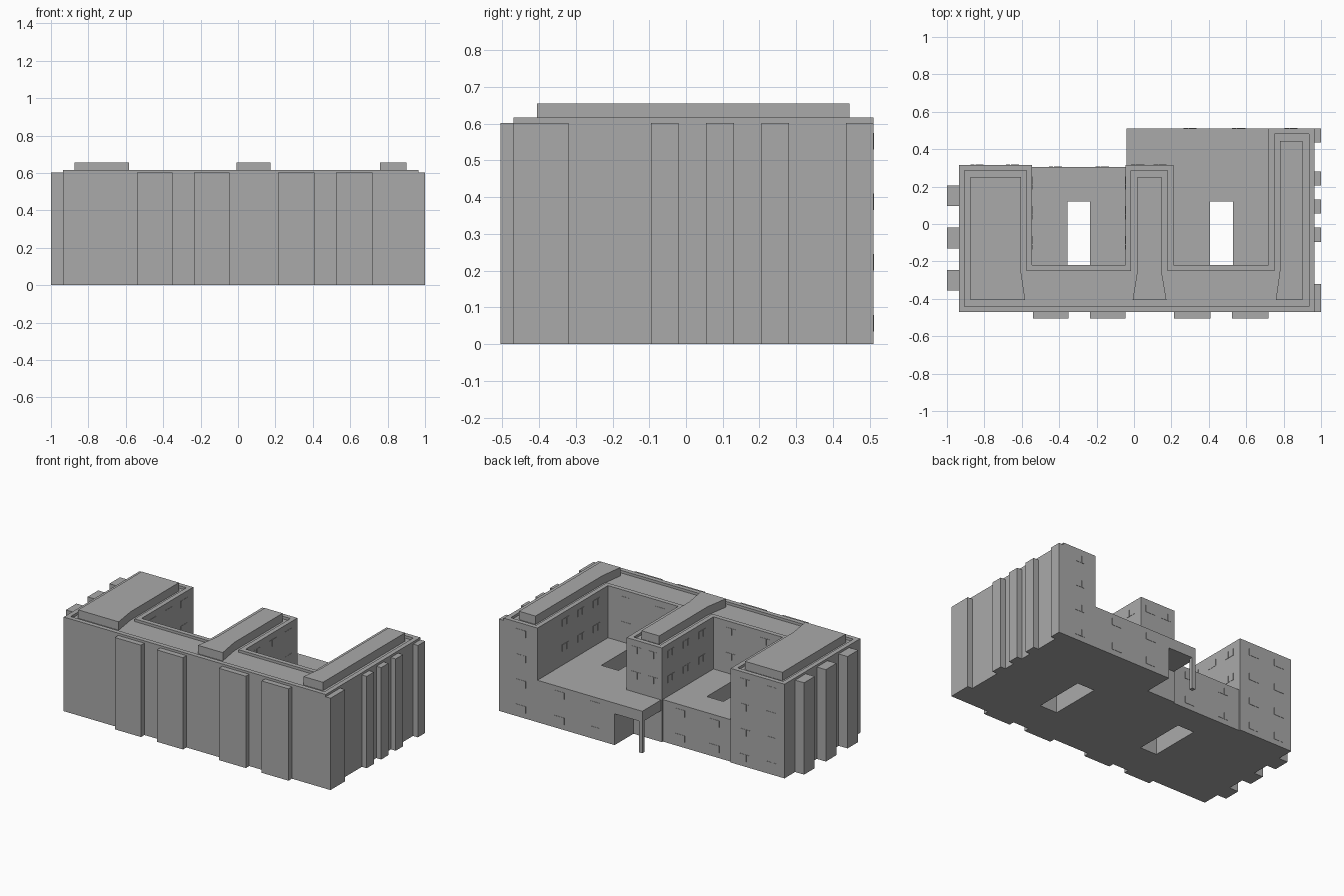
import bpy
import bmesh

cube = bpy.data.objects.get("Cube")
if cube:
    bpy.data.objects.remove(cube, do_unlink=True)

grey = bpy.data.materials.new("concrete_grey")
grey.use_nodes = True
grey.diffuse_color = (0.4, 0.4, 0.4, 1)
grey.node_tree.nodes["Principled BSDF"].inputs["Base Color"].default_value = (0.4, 0.4, 0.4, 1)

PODIUM, EAVES, BUTTRESS = 0.275, 0.617, 0.602


def finish(name, bm):
    bmesh.ops.recalc_face_normals(bm, faces=bm.faces)
    mesh = bpy.data.meshes.new(name)
    bm.to_mesh(mesh)
    bm.free()
    mesh.materials.append(grey)
    obj = bpy.data.objects.new(name, mesh)
    bpy.context.collection.objects.link(obj)
    return obj


def add_prism(bm, outline, z0, z1):
    """Extrude a plan outline upwards; returns the top face."""
    base = bm.faces.new([bm.verts.new((x, y, z0)) for x, y in outline])
    out = bmesh.ops.extrude_face_region(bm, geom=[base], use_keep_orig=True)["geom"]
    for v in out:
        if isinstance(v, bmesh.types.BMVert):
            v.co.z = z1
    return [f for f in out if isinstance(f, bmesh.types.BMFace)][0]


def prism(name, outline, z0, z1):
    bm = bmesh.new()
    add_prism(bm, outline, z0, z1)
    return finish(name, bm)


def rect(x0, x1, y0, y1):
    return [(x0, y0), (x1, y0), (x1, y1), (x0, y1)]


# Main three-winged block with a parapet around a sunken roof
bm = bmesh.new()
roof = add_prism(bm, [
    (-0.935, -0.47), (0.965, -0.47), (0.965, 0.51), (0.72, 0.51),
    (0.72, -0.22), (0.21, -0.22), (0.21, 0.315), (-0.045, 0.315),
    (-0.045, -0.22), (-0.545, -0.22), (-0.545, 0.315), (-0.935, 0.315)], 0, EAVES)
bmesh.ops.recalc_face_normals(bm, faces=bm.faces)
bmesh.ops.inset_region(bm, faces=[roof], thickness=0.03, use_even_offset=True)
rim = list(roof.verts)
for v in rim:
    v.co.z = EAVES
sunk = bmesh.ops.extrude_face_region(bm, geom=[roof])["geom"]
for v in sunk:
    if isinstance(v, bmesh.types.BMVert):
        v.co.z = EAVES - 0.017
if roof.is_valid:
    bmesh.ops.delete(bm, geom=[roof], context="FACES_ONLY")
finish("main_block", bm)

# Low podiums with light wells open to the ground
prism("right_podium", [
    (-0.545, -0.22), (-0.355, -0.22), (-0.355, 0.12), (-0.235, 0.12),
    (-0.235, -0.22), (-0.045, -0.22), (-0.045, 0.305), (-0.545, 0.305)], 0, PODIUM)
prism("left_podium", [
    (0.21, -0.22), (0.405, -0.22), (0.405, 0.12), (0.53, 0.12), (0.53, -0.22),
    (0.72, -0.22), (0.72, 0.51), (0.16, 0.51), (0.16, 0.315), (0.21, 0.315)], 0, PODIUM)

# Entrance canopy on a corner column
prism("entrance_canopy", rect(-0.04, 0.16, 0.315, 0.51), 0.205, PODIUM)
prism("entrance_column", rect(-0.04, -0.015, 0.485, 0.51), 0, 0.205)

# Raised roof slabs that flare towards the front
ROOF = EAVES - 0.017
prism("right_roof_slab", [(-0.875, -0.405), (-0.582, -0.405), (-0.605, -0.25),
                          (-0.605, 0.252), (-0.875, 0.252)], ROOF, 0.655)
prism("middle_roof_slab", [(-0.007, -0.405), (0.173, -0.405), (0.147, -0.25),
                           (0.147, 0.252), (0.018, 0.252), (0.018, -0.25)], ROOF, 0.655)
prism("left_roof_slab", [(0.758, -0.405), (0.9, -0.405), (0.9, 0.445),
                         (0.78, 0.445), (0.78, -0.25)], ROOF, 0.655)

# Buttresses along the front and both ends
for x0, x1 in [(-0.54, -0.35), (-0.235, -0.045), (0.215, 0.41), (0.525, 0.72)]:
    prism("front_buttress", rect(x0, x1, -0.505, -0.47), 0, BUTTRESS)
for y in (-0.3, -0.075, 0.15):
    prism("right_buttress", rect(-1, -0.935, y - 0.055, y + 0.055), 0, BUTTRESS)
for y0, y1 in [(-0.47, -0.32), (-0.095, -0.02), (0.055, 0.13), (0.205, 0.28), (0.435, 0.51)]:
    prism("left_buttress", rect(0.965, 1, y0, y1), 0, BUTTRESS)


# Windows: thin paired panes on the rear and courtyard walls
def windows(name, axis, wall, side, centres, floors):
    bm = bmesh.new()
    for c in centres:
        for f in floors:
            z = 0.035 + 0.165 * f
            for a, b in [(-0.035, -0.012), (-0.008, 0.035)]:
                d0, d1 = sorted((wall - side * 0.002, wall + side * 0.002))
                plan = rect(c + a, c + b, d0, d1) if axis == "y" else rect(d0, d1, c + a, c + b)
                add_prism(bm, plan, z, z + 0.045)
    finish(name, bm)


ALL, LOW, HIGH = range(4), range(1), range(2, 4)
windows("right_wing_windows", "y", 0.315, 1, (-0.84, -0.65), ALL)
windows("left_wing_windows", "y", 0.51, 1, (0.84,), ALL)
windows("middle_wing_windows", "y", 0.315, 1, (0.02, 0.14), HIGH)
windows("right_podium_windows", "y", 0.305, 1, (-0.42, -0.17), range(2))
windows("left_podium_windows", "y", 0.51, 1, (0.3, 0.56), range(2))
windows("court_windows", "y", -0.22, 1, (-0.42, -0.17, 0.34, 0.59), HIGH)
for wall, side in [(-0.545, 1), (-0.045, -1), (0.21, 1), (0.72, -1)]:
    windows("court_side_windows", "x", wall, side, (-0.1, 0.06, 0.22), HIGH)
